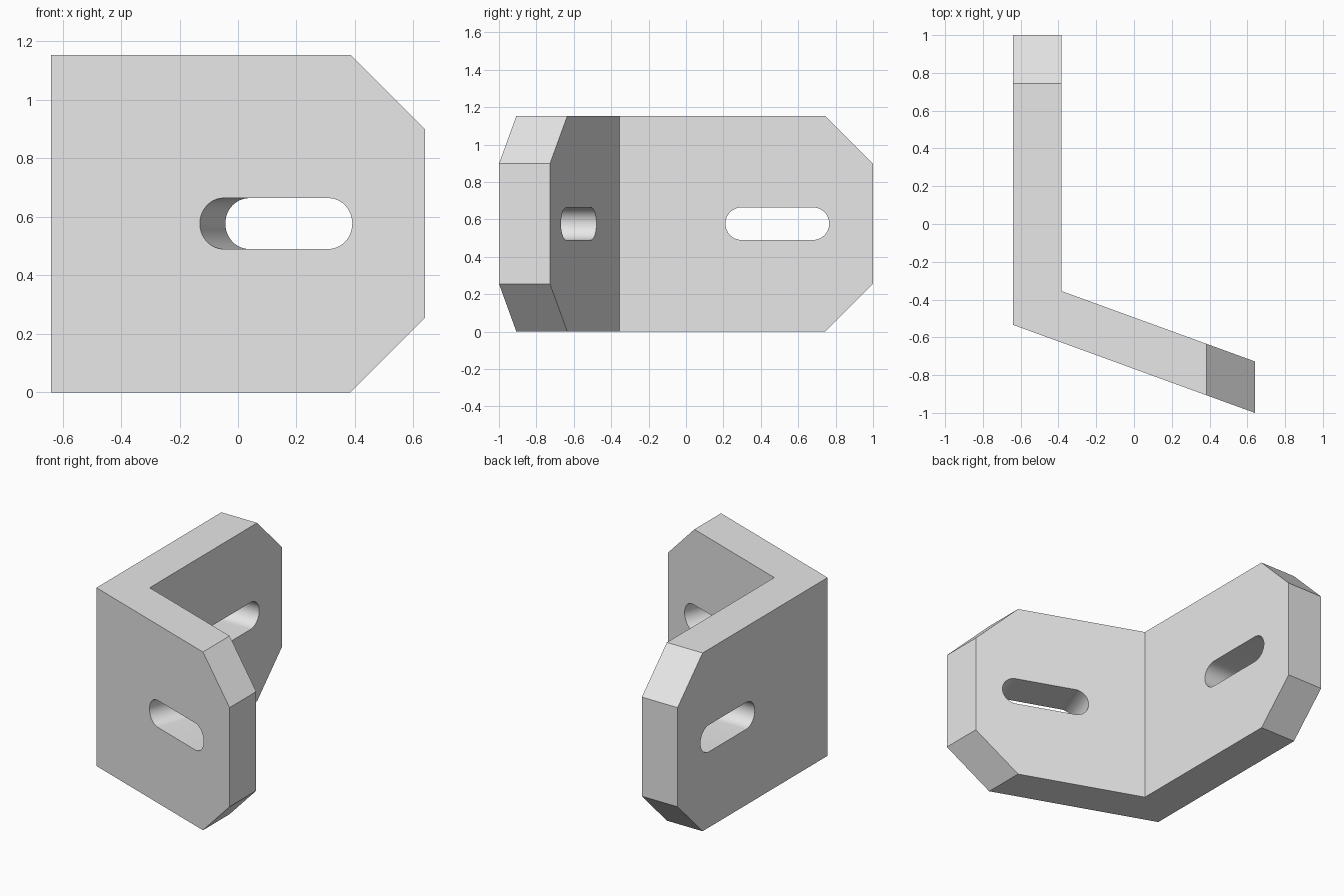
import bpy, bmesh
from math import radians, sin, cos, tan, pi
from mathutils import Matrix, Vector

if "Cube" in bpy.data.objects:
    bpy.data.objects.remove(bpy.data.objects["Cube"], do_unlink=True)

HEIGHT, THICK, CHAMFER = 1.154, 0.256, 0.256
HALF_X = 0.64
LEAN = radians(20)
SLOT_RADIUS, SLOT_LENGTH = 0.087, 0.555

grey = bpy.data.materials.new("plain grey")
grey.use_nodes = True
grey.diffuse_color = (0.8, 0.8, 0.8, 1)
grey.node_tree.nodes["Principled BSDF"].inputs["Base Color"].default_value = (0.8, 0.8, 0.8, 1)


def prism(bm, points, direction):
    """Closed solid made by sweeping a flat outline along a direction."""
    face = bm.faces.new([bm.verts.new(p) for p in points])
    swept = bmesh.ops.extrude_face_region(bm, geom=[face])["geom"]
    bmesh.ops.translate(bm, vec=direction,
                        verts=[v for v in swept if isinstance(v, bmesh.types.BMVert)])
    bmesh.ops.recalc_face_normals(bm, faces=bm.faces)


def make_object(name, bm):
    mesh = bpy.data.meshes.new(name)
    bm.to_mesh(mesh)
    bm.free()
    mesh.materials.append(grey)
    obj = bpy.data.objects.new(name, mesh)
    bpy.context.collection.objects.link(obj)
    return obj


def chamfer(bm, point, normal):
    """Slice off a corner and close the cut."""
    cut = bmesh.ops.bisect_plane(bm, geom=bm.verts[:] + bm.edges[:] + bm.faces[:],
                                 plane_co=point, plane_no=normal, clear_outer=True)
    edges = [e for e in cut["geom_cut"] if isinstance(e, bmesh.types.BMEdge)]
    bmesh.ops.contextual_create(bm, geom=edges)


# Bent plate: a straight wing and a leaning wing
inner_x = -HALF_X + THICK
outer_y = -1 + 2 * HALF_X * tan(LEAN)
tip_y = -1 + THICK / cos(LEAN)
inner_y = tip_y + (HALF_X - inner_x) * tan(LEAN)
outline = [(-HALF_X, 1), (-HALF_X, outer_y), (HALF_X, -1),
           (HALF_X, tip_y), (inner_x, inner_y), (inner_x, 1)]
bm = bmesh.new()
prism(bm, [(x, y, 0) for x, y in outline], Vector((0, 0, HEIGHT)))

# Cut corners at both wing ends, top and bottom
for z, up in ((CHAMFER, -1), (HEIGHT - CHAMFER, 1)):
    chamfer(bm, (0, 1, z), (0, 1, up))
    chamfer(bm, (HALF_X, 0, z), (1, 0, up))
bmesh.ops.recalc_face_normals(bm, faces=bm.faces)
bracket = make_object("angle_bracket", bm)


# Rounded slot through each wing, square to its face
def cut_slot(name, centre, turn, steps=24):
    half = SLOT_LENGTH / 2 - SLOT_RADIUS
    points = []
    for side in (1, -1):
        for i in range(steps + 1):
            a = -pi / 2 + pi * i / steps
            points.append((side * (half + SLOT_RADIUS * cos(a)), -0.4,
                           side * SLOT_RADIUS * sin(a)))
    cutter_bm = bmesh.new()
    prism(cutter_bm, points, Vector((0, 0.8, 0)))
    cutter_bm.transform(Matrix.Translation(centre) @ Matrix.Rotation(turn, 4, 'Z'))
    cutter = make_object(name, cutter_bm)
    cutter.hide_render = True
    mod = bracket.modifiers.new(name, 'BOOLEAN')
    mod.operation, mod.solver, mod.object = 'DIFFERENCE', 'EXACT', cutter
    bpy.ops.object.modifier_apply(modifier=mod.name)
    bpy.data.objects.remove(cutter, do_unlink=True)


bpy.ops.object.select_all(action='DESELECT')
bpy.context.view_layer.objects.active = bracket
bracket.select_set(True)
slot_x = 0.13
cut_slot("straight_wing_slot", (-HALF_X + THICK / 2, 0.488, HEIGHT / 2), pi / 2)
cut_slot("leaning_wing_slot", (slot_x, -1 + (HALF_X - slot_x) * tan(LEAN), HEIGHT / 2), -LEAN)

# Smooth slot ends, crisp plate edges
bpy.ops.object.shade_smooth_by_angle(angle=radians(15))
